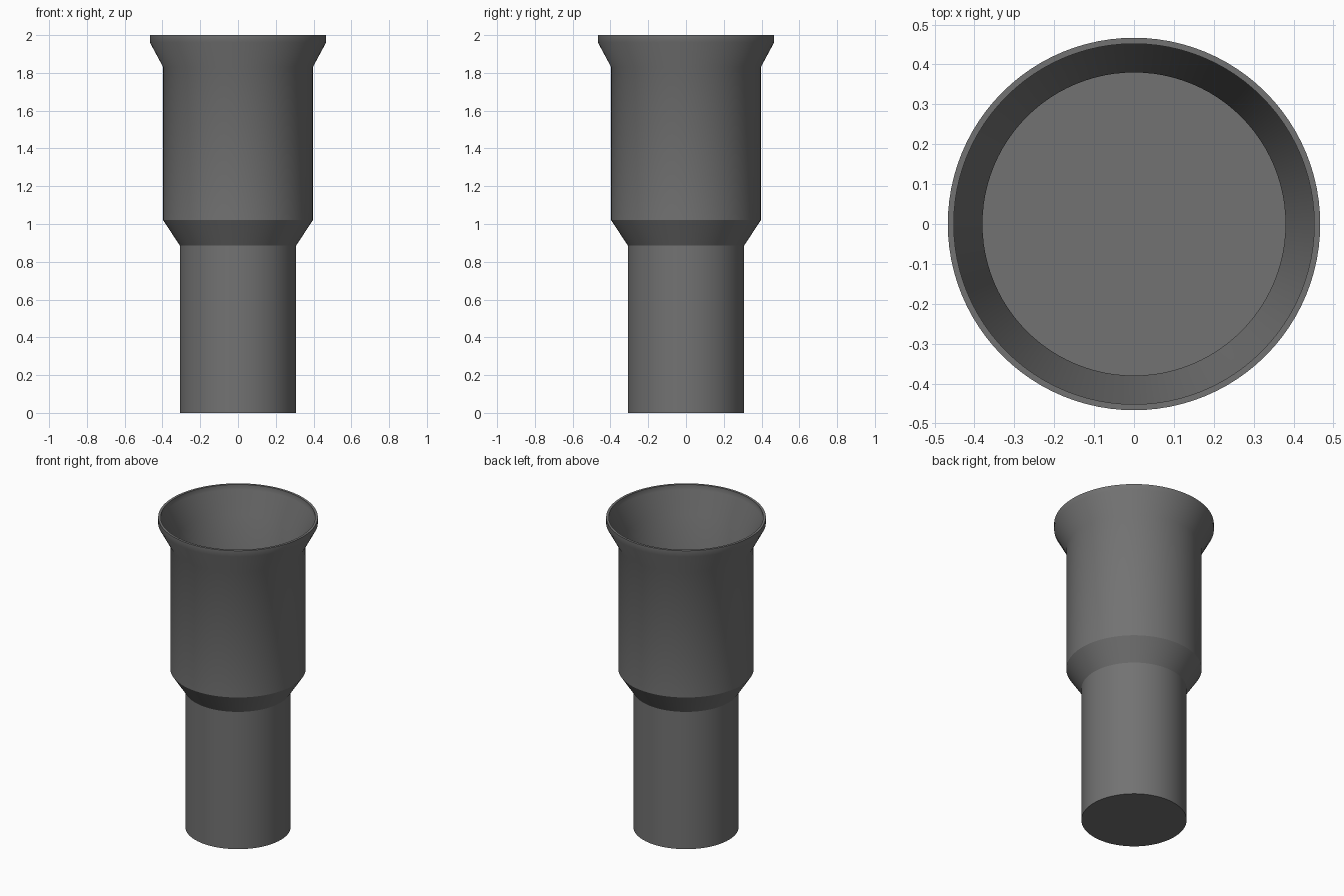
import bpy, bmesh, math

if "Cube" in bpy.data.objects:
    bpy.data.objects.remove(bpy.data.objects["Cube"])

SEGMENTS = 96

grey = bpy.data.materials.new("dark_grey")
grey.diffuse_color = (0.17, 0.17, 0.17, 1.0)
grey.use_nodes = True
grey.node_tree.nodes["Principled BSDF"].inputs["Base Color"].default_value = grey.diffuse_color

# Closed half-profile (radius, height): underside, stepped outer wall, flared rim, cup interior
profile = [
    (0.0, 0.0), (0.308, 0.0), (0.308, 0.886), (0.396, 1.02),
    (0.396, 1.83), (0.467, 1.962), (0.467, 2.0),
    (0.452, 2.0), (0.452, 1.966), (0.380, 1.834),
    (0.380, 1.02), (0.0, 1.02),
]


def lathe(name, points, material):
    """Revolve a half-profile around the z axis."""
    bm = bmesh.new()
    verts = [bm.verts.new((r, 0, z)) for r, z in points]
    edges = [bm.edges.new(pair) for pair in zip(verts, verts[1:])]
    bmesh.ops.spin(bm, geom=verts + edges, cent=(0, 0, 0), axis=(0, 0, 1),
                   angle=math.tau, steps=SEGMENTS, use_merge=True)
    bmesh.ops.remove_doubles(bm, verts=bm.verts, dist=1e-5)
    bmesh.ops.recalc_face_normals(bm, faces=bm.faces)
    mesh = bpy.data.meshes.new(name)
    bm.to_mesh(mesh)
    bm.free()
    mesh.materials.append(material)
    obj = bpy.data.objects.new(name, mesh)
    bpy.context.collection.objects.link(obj)
    return obj


# Stepped sleeve with flared cup
sleeve = lathe("flared_sleeve", profile, grey)
bpy.context.view_layer.objects.active = sleeve
sleeve.select_set(True)
bpy.ops.object.shade_smooth_by_angle(angle=math.radians(30))
